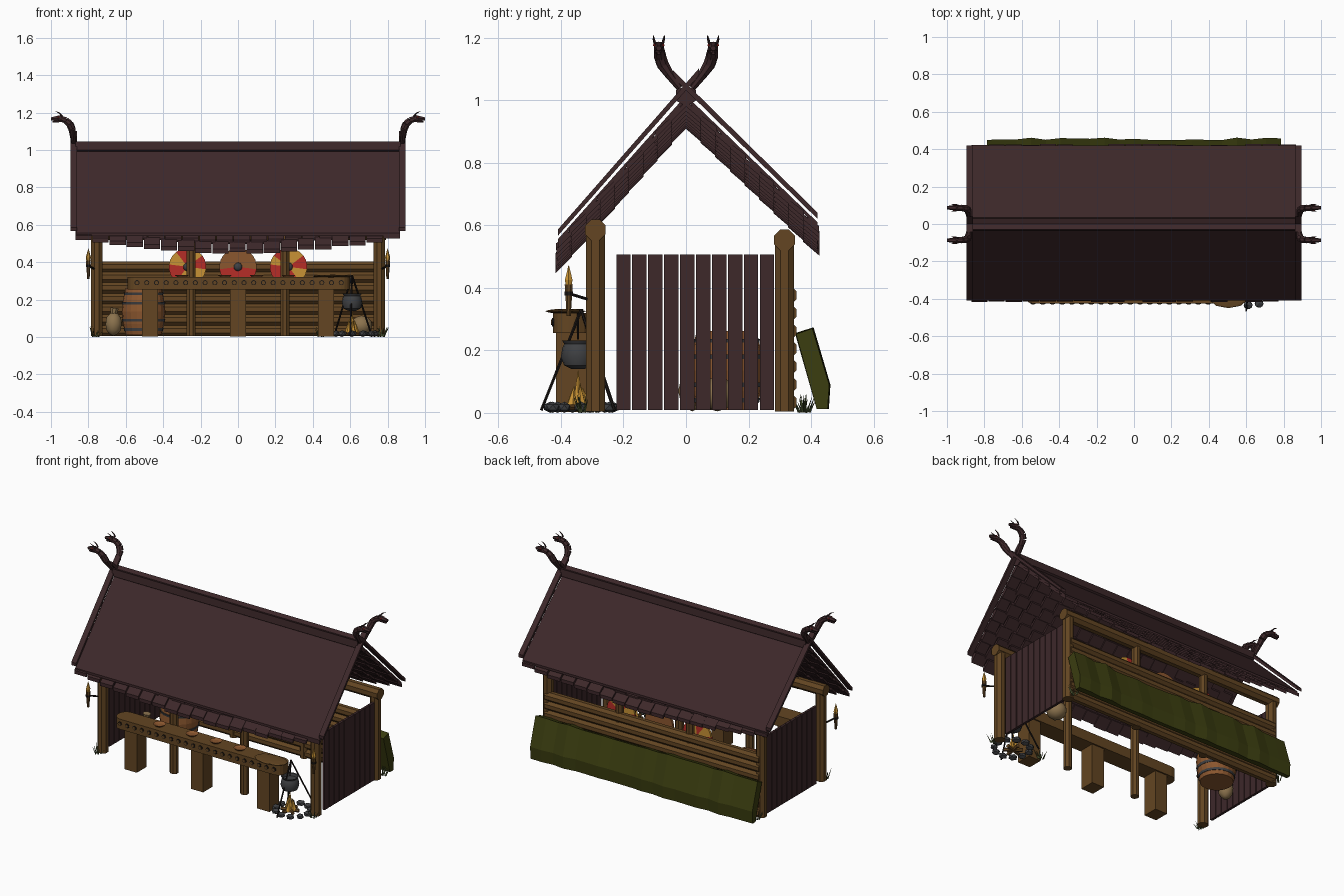
import bpy, bmesh, math, random
from mathutils import Vector, Matrix

if "Cube" in bpy.data.objects:
    bpy.data.objects.remove(bpy.data.objects["Cube"])
random.seed(4)

def mat(name, r, g, b):
    m = bpy.data.materials.new(name)
    m.diffuse_color = (r, g, b, 1)
    m.use_nodes = True
    m.node_tree.nodes["Principled BSDF"].inputs["Base Color"].default_value = m.diffuse_color
    return m

DARK = mat("dark_roof_brown", .047, .021, .023)
WOOD = mat("log_brown", .125, .06, .016)
ORANGE = mat("barrel_orange_brown", .26, .095, .028)
RED = mat("shield_red", .47, .026, .02)
YELLOW = mat("flame_yellow", .58, .29, .035)
MOSS = mat("moss_green", .043, .047, .005)
GRASS = mat("grass_green", .055, .075, .025)
IRON = mat("iron_grey", .05, .052, .056)
TAN = mat("sack_tan", .26, .17, .075)
BLACK = mat("charred_black", .012, .009, .008)

# ---------- helpers ----------
def finish(bm, name, *mats, smooth=False):
    bmesh.ops.recalc_face_normals(bm, faces=bm.faces)
    for f in bm.faces:
        f.smooth = smooth
    me = bpy.data.meshes.new(name)
    bm.to_mesh(me)
    bm.free()
    for m in mats:
        me.materials.append(m)
    ob = bpy.data.objects.new(name, me)
    bpy.context.collection.objects.link(ob)
    if smooth:
        bpy.ops.object.select_all(action='DESELECT')
        ob.select_set(True)
        bpy.context.view_layer.objects.active = ob
        bpy.ops.object.shade_smooth_by_angle(angle=math.radians(40))
    return ob

def box(bm, c, s):
    bmesh.ops.create_cube(bm, size=1, matrix=Matrix.Translation(c) @ Matrix.Diagonal((*s, 1)))

def rod(bm, p, q, r1, r2=None, n=8, tris=False):
    p, q = Vector(p), Vector(q)
    rot = (q - p).to_track_quat('Z', 'Y').to_matrix().to_4x4()
    return bmesh.ops.create_cone(bm, cap_ends=True, cap_tris=tris, segments=n, radius1=r1,
                                 radius2=r1 if r2 is None else r2, depth=(q - p).length,
                                 matrix=Matrix.Translation((p + q) / 2) @ rot @ Matrix.Rotation(math.pi / n, 4, 'Z'))

def ball(bm, c, s, sub=2):
    bmesh.ops.create_icosphere(bm, subdivisions=sub, radius=1,
                               matrix=Matrix.Translation(c) @ Matrix.Diagonal((*s, 1)))

def prism(bm, sec, x0, x1):
    """Extrude a (y, z) section along x."""
    a = [bm.verts.new((x0, y, z)) for y, z in sec]
    b = [bm.verts.new((x1, y, z)) for y, z in sec]
    bm.faces.new(a)
    bm.faces.new(b[::-1])
    for i in range(len(sec)):
        j = (i + 1) % len(sec)
        bm.faces.new((a[i], b[i], b[j], a[j]))

def lathe(bm, prof, c, n=20):
    rings = [[bm.verts.new((c[0] + r * math.cos(k * math.tau / n), c[1] + r * math.sin(k * math.tau / n), c[2] + z))
              for k in range(n)] for r, z in prof]
    for a, b in zip(rings, rings[1:]):
        for k in range(n):
            bm.faces.new((a[k], a[(k + 1) % n], b[(k + 1) % n], b[k]))
    bm.faces.new(rings[0])
    bm.faces.new(rings[-1])

# ---------- roof ----------
EAVES = [(-.41, .55), (.42, .605)]
APEX = 1.01
def slope(e, t, dz=0):
    return (e[0] * t, APEX + (e[1] - APEX) * t + dz)

panel, shingles, rakes = bmesh.new(), bmesh.new(), bmesh.new()
for e in EAVES:
    prism(panel, [slope(e, 0, .005), slope(e, 1, .005), slope(e, 1, -.01), slope(e, 0, -.01)], -.865, .865)
    rows, cols = 9, 19                      # sagging shingle courses
    for r in range(rows):
        for c in range(cols):
            w = 1.74 / cols
            x0 = -.87 + c * w + (w * .25 if r % 2 else 0)
            x1 = min(x0 + w * .95, .87)
            dz = -.08 * (1 - ((x0 + x1) / 2 / .87) ** 2)
            t0, t1 = r / rows, min((r + 1.15) / rows, 1.01) + random.uniform(-.012, .008)
            prism(shingles, [slope(e, t0, dz - .006), slope(e, t1, dz + .006),
                             slope(e, t1, dz - .016), slope(e, t0, dz - .022)], x0, x1)
    for s in (-1, 1):                       # crossing gable boards
        prism(rakes, [slope(e, -.1, .045), slope(e, 1, .036), slope(e, 1, .016), slope(e, -.1, .022)],
              s * .86, s * .895)
finish(panel, "roof_panels", DARK)
finish(shingles, "roof_shingles", DARK)
finish(rakes, "gable_boards", DARK)
bm = bmesh.new()
prism(bm, [(-.034, 1.0), (-.03, 1.045), (0, 1.035), (.03, 1.045), (.034, 1.0), (0, .98)], -.87, .87)
finish(bm, "ridge_cap", DARK)

# ---------- dragon finials ----------
neck, head, eyes = bmesh.new(), bmesh.new(), bmesh.new()
for sx in (-1, 1):
    for sy in (-1, 1):
        P = lambda x, y, z: (sx * x, sy * y, z)
        path = [(.88, .02, 1.04), (.885, .055, 1.085), (.888, .075, 1.115), (.9, .083, 1.14), (.92, .086, 1.158), (.945, .087, 1.166)]
        rad = [.012, .016, .02, .02, .018, .017]
        for i in range(5):
            rod(neck, P(*path[i]), P(*path[i + 1]), rad[i], rad[i + 1])
        ball(head, P(.95, .087, 1.168), (.024, .018, .019), 1)
        rod(head, P(.95, .087, 1.172), P(1.0, .087, 1.166), .016, .009, 6)
        rod(head, P(.95, .087, 1.158), P(.992, .087, 1.15), .011, .005, 6)
        for d in (-.012, .012):
            rod(head, P(.94, .087 + d, 1.18), P(.952, .087 + d * 1.3, 1.195), .005, .004, 5)
            rod(head, P(.952, .087 + d * 1.3, 1.195), P(.975, .087 + d * 1.5, 1.208), .004, .001, 5)
            ball(eyes, P(.962, .087 + d * 1.2, 1.176), (.005, .004, .005), 1)
finish(neck, "dragon_necks", DARK)
finish(head, "dragon_heads", DARK)
finish(eyes, "dragon_eyes", RED)

# ---------- frame ----------
bm = bmesh.new()
for x in (-.755, -.25, .25, .755):
    r = .033 if abs(x) > .5 else .026
    rod(bm, (x, -.29, .005), (x, -.29, .585), r)
    rod(bm, (x, .315, .005), (x, .315, .555), r)
finish(bm, "posts", WOOD)
bm = bmesh.new()
rod(bm, (-.79, -.29, .585), (.79, -.29, .585), .036)
rod(bm, (-.79, .315, .553), (.79, .315, .553), .036)
finish(bm, "roof_beams", WOOD)
bm = bmesh.new()
for i in range(7):
    rod(bm, (-.76, .325, .034 + i * .057), (.76, .325, .034 + i * .057), .031)
finish(bm, "back_wall_logs", WOOD)
bm = bmesh.new()
for s in (-1, 1):
    for i in range(10):
        box(bm, (s * .762, -.2 + i * .051, .258), (.016, .046, .497))
finish(bm, "side_planks", DARK)

# ---------- mossy bank against the back wall ----------
bm = bmesh.new()
sec = [(.352, .25), (.402, .268), (.456, .09), (.451, .012), (.418, .012)]
rings = []
for i in range(21):
    x, w = -.785 + i * .0785, random.uniform(-.008, .006)
    rings.append([bm.verts.new((x, y + (w if j in (1, 2, 3) else 0), z + (w if j < 2 else 0)))
                  for j, (y, z) in enumerate(sec)])
for a, b in zip(rings, rings[1:]):
    for j in range(5):
        bm.faces.new((a[j], a[(j + 1) % 5], b[(j + 1) % 5], b[j]))
bm.faces.new(rings[0])
bm.faces.new(rings[-1])
finish(bm, "moss_bank", MOSS)

# ---------- counter ----------
bm = bmesh.new()
plan = []
for cx, cy, a0 in ((.55, -.36, 0), (-.54, -.36, 90), (-.54, -.375, 180), (.55, -.375, 270)):
    plan += [(cx + .05 * math.cos(math.radians(a0 + k * 22.5)), cy + .05 * math.sin(math.radians(a0 + k * 22.5))) for k in range(5)]
f = bm.faces.new([bm.verts.new((x, y, .255)) for x, y in plan])
ext = bmesh.ops.extrude_face_region(bm, geom=[f])
bmesh.ops.translate(bm, vec=(0, 0, .065), verts=[v for v in ext['geom'] if isinstance(v, bmesh.types.BMVert)])
for x in (-.47, 0, .47):
    box(bm, (x, -.367, .13), (.086, .096, .255))
finish(bm, "counter", WOOD)
bm = bmesh.new()
for i in range(22):
    rod(bm, (-.54 + i * .052, -.42, .29), (-.54 + i * .052, -.428, .29), .014, n=10)
finish(bm, "counter_stud_rings", BLACK)
bm = bmesh.new()
for i in range(22):
    rod(bm, (-.54 + i * .052, -.42, .29), (-.54 + i * .052, -.431, .29), .009, n=10)
finish(bm, "counter_studs", WOOD)
bm = bmesh.new()
for x in (-.3, -.07, .1, .27):
    lathe(bm, [(.025, .32), (.038, .332), (.034, .332), (.02, .325)], (x, -.365, 0), 12)
finish(bm, "plates", ORANGE)
bm = bmesh.new()
ball(bm, (.505, -.385, .325), (.11, .065, .008))
finish(bm, "oval_platter", WOOD)

# ---------- shields ----------
for k, x in enumerate((-.27, 0, .27)):
    bm = bmesh.new()
    c = Vector((x, .275, .375))
    rod(bm, c, c + Vector((0, -.014, 0)), .1, .1, 24, True)
    for f in bm.faces:
        d = f.calc_center_median() - c
        sector = int((math.atan2(d.z, d.x) % math.tau) / (math.pi / 4))
        f.material_index = (0 if d.z < 0 else 2) if k == 1 else sector % 2
    finish(bm, "shield_%d" % (k + 1), RED, YELLOW, ORANGE)
    bm = bmesh.new()
    ball(bm, c + Vector((0, -.014, 0)), (.023, .016, .023))
    finish(bm, "shield_boss_%d" % (k + 1), IRON, smooth=True)

# ---------- barrel and sacks ----------
bm = bmesh.new()
lathe(bm, [(.096, .01), (.11, .07), (.117, .135), (.11, .2), (.096, .262), (.085, .262), (.085, .245)], (-.505, .13, 0))
finish(bm, "barrel", ORANGE)
bm = bmesh.new()
for r, z in ((.104, .04), (.114, .09), (.114, .18), (.104, .23)):
    lathe(bm, [(r, z - .007), (r + .003, z + .007)], (-.505, .13, 0))
finish(bm, "barrel_hoops", IRON)
bm = bmesh.new()
ball(bm, (-.665, .02, .07), (.045, .045, .065))
rod(bm, (-.665, .02, .12), (-.66, .02, .155), .018, .024)
ball(bm, (.66, .1, .06), (.06, .06, .055))
finish(bm, "grain_sacks", TAN, smooth=True)

# ---------- campfire ----------
CX, CY = .61, -.345
bm = bmesh.new()
for x, y in ((.6, -.463), (.515, -.23), (.715, -.228)):
    rod(bm, (x, y, .008), (CX, CY + .01, .33), .005, n=6)
rod(bm, (CX, CY, .32), (CX, CY, .235), .003, n=5)
finish(bm, "tripod", BLACK)
bm = bmesh.new()
lathe(bm, [(.02, .14), (.045, .152), (.055, .18), (.05, .21), (.044, .22), (.052, .232), (.044, .23), (.04, .215)], (CX, CY, 0), 16)
finish(bm, "cauldron", IRON, smooth=True)
bm = bmesh.new()
for i in range(11):
    a = i * math.tau / 11
    s = random.uniform(.02, .028)
    ball(bm, (.625 + .105 * math.cos(a), -.335 + .1 * math.sin(a), .018), (s * 1.1, s, .018), 1)
finish(bm, "fire_stones", IRON)
bm = bmesh.new()
for dx, dy, h in ((0, 0, .135), (.022, .01, .09), (-.022, .008, .1), (.005, -.022, .085), (-.006, .024, .08)):
    rod(bm, (CX + dx, CY + dy, .015), (CX + dx * .6, CY + dy * .6, h), .02, .001, 6)
finish(bm, "campfire_flames", YELLOW)
bm = bmesh.new()
for a in (.3, 1.4, 2.5):
    v = Vector((math.cos(a), math.sin(a), 0)) * .055
    rod(bm, Vector((CX, CY, .018)) - v, Vector((CX, CY, .018)) + v, .011, n=6)
finish(bm, "firewood", WOOD)

# ---------- torches ----------
wood, flame, iron = bmesh.new(), bmesh.new(), bmesh.new()
for s in (-1, 1):
    rod(wood, (s * .8, -.375, .31), (s * .8, -.375, .41), .007, .014)
    rod(flame, (s * .8, -.375, .4), (s * .8, -.375, .425), .009, .014, 6)
    rod(flame, (s * .8, -.375, .425), (s * .8, -.375, .472), .014, .001, 6)
    rod(iron, (s * .765, -.31, .362), (s * .8, -.375, .382), .005, n=6)
    rod(iron, (s * .8, -.375, .375), (s * .8, -.375, .388), .015)
finish(wood, "torch_handles", WOOD)
finish(flame, "torch_flames", YELLOW)
finish(iron, "torch_brackets", BLACK)

# ---------- grass tufts ----------
bm = bmesh.new()
for x, y in ((-.765, -.325), (.765, -.33), (.765, .38), (-.76, .375), (.44, -.3)):
    for i in range(12):
        a, r = random.uniform(0, math.tau), random.uniform(.005, .03)
        dx, dy = r * math.cos(a), r * math.sin(a)
        rod(bm, (x + dx * .6, y + dy * .6, .002), (x + dx * 1.5, y + dy * 1.5, random.uniform(.03, .06)), .004, .0005, 3)
finish(bm, "grass_tufts", GRASS)
